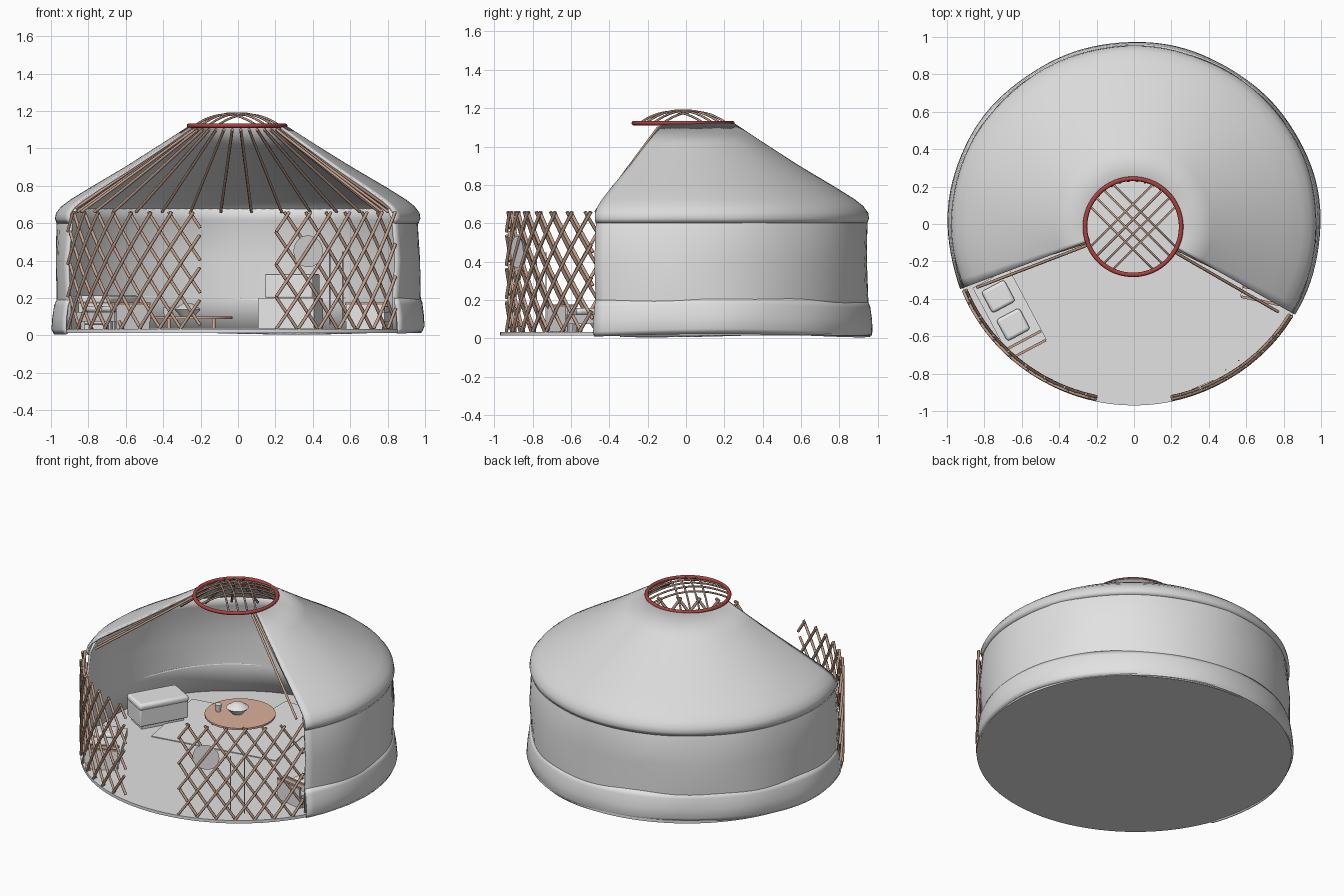
import bpy, bmesh, math
from mathutils import Vector

if "Cube" in bpy.data.objects:
    bpy.data.objects.remove(bpy.data.objects["Cube"])

SQUASH = 0.975                        # plan is slightly shallower than wide
CUT_R, CUT_L = -30, 201               # wall runs counter-clockwise between these angles
CROWN = Vector((-0.005, -0.015, 1.122))


def material(name, rgb):
    m = bpy.data.materials.new(name)
    m.use_nodes = True
    m.diffuse_color = (*rgb, 1)
    m.node_tree.nodes["Principled BSDF"].inputs["Base Color"].default_value = (*rgb, 1)
    return m


FELT = material("pale felt", (0.76, 0.76, 0.76))
ROOF = material("roof felt", (0.7, 0.7, 0.7))
WHITE = material("furnishing white", (0.86, 0.86, 0.86))
WOOD = material("lattice wood", (0.53, 0.34, 0.255))
TABLE = material("table wood", (0.72, 0.44, 0.33))
RED = material("crown red", (0.4, 0.055, 0.05))


def polar(r, deg, z=0):
    a = math.radians(deg)
    return Vector((r * math.cos(a), r * math.sin(a) * SQUASH, z))


def add(name, mesh, mat):
    ob = bpy.data.objects.new(name, mesh)
    bpy.context.collection.objects.link(ob)
    mesh.materials.clear()
    mesh.materials.append(mat)
    return ob


def smooth(ob, angle=40):
    bpy.ops.object.select_all(action="DESELECT")
    ob.select_set(True)
    bpy.context.view_layer.objects.active = ob
    bpy.ops.object.shade_smooth_by_angle(angle=math.radians(angle))


def shell(name, profile, mat, thickness, wobble, lower=0, steps=80):
    """Open lathe of a (radius, height) profile with soft cloth unevenness."""
    bm = bmesh.new()
    rows = []
    for i in range(steps + 1):
        deg = CUT_R + (CUT_L - CUT_R) * i / steps
        a = math.radians(deg)
        row = []
        for r, z in profile:
            w = math.sin(5 * a + 9 * z) * 0.6 + math.sin(11 * a - 14 * z) * 0.4
            sag = lower * math.sin(3 * a + 1)
            row.append(bm.verts.new(polar(r + wobble * w, deg, z + sag)))
        rows.append(row)
    for p, q in zip(rows, rows[1:]):
        for j in range(len(profile) - 1):
            bm.faces.new((p[j], q[j], q[j + 1], p[j + 1]))
    mesh = bpy.data.meshes.new(name)
    bm.to_mesh(mesh)
    bm.free()
    ob = add(name, mesh, mat)
    mod = ob.modifiers.new("thickness", "SOLIDIFY")
    mod.thickness = thickness
    mod.offset = -1
    smooth(ob, 50)


def rods(name, paths, radius, mat):
    """Round-edged sticks swept along point lists, joined in one mesh."""
    cu = bpy.data.curves.new(name, "CURVE")
    cu.dimensions = "3D"
    cu.bevel_depth = radius
    cu.bevel_resolution = 1
    cu.use_fill_caps = True
    for pts in paths:
        s = cu.splines.new("POLY")
        s.points.add(len(pts) - 1)
        for p, co in zip(s.points, pts):
            p.co = (*co, 1)
    tmp = bpy.data.objects.new("tmp", cu)
    bpy.context.collection.objects.link(tmp)
    dg = bpy.context.evaluated_depsgraph_get()
    mesh = bpy.data.meshes.new_from_object(tmp.evaluated_get(dg))
    bpy.data.objects.remove(tmp)
    mesh.name = name
    add(name, mesh, mat)


def box(name, loc, size, deg=0, mat=WHITE, bevel=0):
    bpy.ops.mesh.primitive_cube_add(size=1, location=loc, rotation=(0, 0, math.radians(deg)))
    ob = bpy.context.object
    ob.name = name
    ob.scale = size
    bpy.ops.object.transform_apply(location=False, rotation=False, scale=True)
    ob.data.materials.append(mat)
    if bevel:
        mod = ob.modifiers.new("soft", "BEVEL")
        mod.width = bevel
        mod.segments = 3
        smooth(ob)


def disc(name, loc, r, h, mat, r2=None, sides=48):
    bpy.ops.mesh.primitive_cone_add(vertices=sides, radius1=r, radius2=r if r2 is None else r2,
                                    depth=h, location=loc)
    ob = bpy.context.object
    ob.name = name
    ob.data.materials.append(mat)
    smooth(ob)
    return ob


# Floor
floor = disc("floor", (0, 0, 0.024), 0.98, 0.02, FELT, sides=96)
floor.scale.y = 0.99

# Felt covering: wall, skirt and roof
shell("wall_felt", [(0.968, 0.03), (0.973, 0.2), (0.974, 0.4), (0.965, 0.62), (0.94, 0.68)],
      FELT, 0.015, 0.008)
shell("skirt", [(0.985, 0.014), (0.997, 0.04), (0.994, 0.1), (0.984, 0.17), (0.968, 0.208)],
      FELT, 0.012, 0.004, 0.009)
shell("roof_felt", [(0.968, 0.6), (0.977, 0.625), (0.972, 0.655), (0.945, 0.69), (0.9, 0.725),
                    (0.8, 0.787), (0.6, 0.905), (0.42, 1.018), (0.258, 1.122)], ROOF, 0.013, 0.003)

# Roof poles, with one extra on each side of the opening
count = 23
angles = [CUT_R + 2 + (CUT_L - CUT_R - 4) * i / (count - 1) for i in range(count)]
angles += [CUT_R - 2, CUT_L + 1.5]
rods("roof_poles", [[polar(0.91, a, 0.66), Vector((CROWN.x, CROWN.y, 0)) + polar(0.25, a, 1.1)]
                    for a in angles], 0.008, WOOD)

# Crown: ring with two crossing sets of sticks arched into a shallow dome
bpy.ops.mesh.primitive_torus_add(major_radius=0.257, minor_radius=0.012, major_segments=64,
                                 minor_segments=10, location=CROWN)
ring = bpy.context.object
ring.name = "crown_ring"
ring.data.materials.append(RED)
smooth(ring, 60)
arches = []
for deg in (45, 135):
    along = Vector((math.cos(math.radians(deg)), math.sin(math.radians(deg)), 0))
    across = Vector((-along.y, along.x, 0))
    for off in (-0.085, -0.028, 0.028, 0.085):
        half = math.sqrt(0.25 ** 2 - off ** 2)
        rise = 0.067 * (half / 0.25) ** 2
        arches.append([CROWN + across * off + along * half * t + Vector((0, 0, rise * (1 - t * t)))
                       for t in (k / 6 for k in range(-6, 7))])
rods("crown_arches", arches, 0.006, WOOD)


# Lattice wall panels either side of the doorway
def lattice(name, start, end):
    low, high, pitch = 0.035, 0.66, 7.1
    lean = 3.6 * pitch
    paths = []
    for side, radius in ((1, 0.982), (-1, 0.968)):
        for k in range(-5, 15):
            a0 = start + k * pitch
            # clip each stick to the panel ends
            t0, t1 = sorted(((start - a0) / (side * lean), (end - a0) / (side * lean)))
            t0, t1 = max(0, t0), min(1, t1)
            if t1 - t0 < 0.08:
                continue
            steps = [t0 + (t1 - t0) * i / 6 for i in range(7)]
            paths.append([polar(radius, a0 + side * lean * t, low + (high - low) * t)
                          for t in steps])
    rods(name, paths, 0.009, WOOD)


lattice("lattice_right", CUT_L + 1, 258)
lattice("lattice_left", -78, CUT_R - 1)

# Round low table with bowl and cup
tx, ty = -0.25, 0.38
disc("table_top", (tx, ty, 0.095), 0.22, 0.012, TABLE)
rods("table_legs", [[(tx + sx * 0.12, ty + sy * 0.12, 0.03), (tx + sx * 0.12, ty + sy * 0.12, 0.095)]
                    for sx in (-1, 1) for sy in (-1, 1)], 0.01, TABLE)
disc("bowl", (tx - 0.02, ty, 0.12), 0.035, 0.04, WHITE, 0.07)
disc("bowl_lid", (tx - 0.02, ty, 0.155), 0.07, 0.03, WHITE, 0.025)
disc("cup", (tx - 0.13, ty - 0.05, 0.125), 0.015, 0.05, WHITE, 0.022, 20)

# Rugs
box("rug_middle", (-0.22, 0.27, 0.037), (0.85, 0.6, 0.006), 10)
box("rug_back", (0.1, 0.62, 0.036), (0.6, 0.36, 0.005))

# Chest on a plinth with a padded lid
box("chest_plinth", (-0.69, 0.12, 0.05), (0.15, 0.29, 0.04), -30)
box("chest", (-0.69, 0.12, 0.12), (0.19, 0.33, 0.12), -30, WHITE, 0.008)
box("chest_lid", (-0.69, 0.12, 0.19), (0.2, 0.34, 0.045), -30, WHITE, 0.018)


# Beds: frame, two cushions, end boards with a thin wooden rail
def bed(label, loc, deg):
    turn = math.radians(deg)

    def place(u, v, z):
        return (loc[0] + u * math.cos(turn) - v * math.sin(turn),
                loc[1] + u * math.sin(turn) + v * math.cos(turn), z)

    box(label + "_frame", place(0, 0, 0.1), (0.22, 0.43, 0.05), deg)
    for v in (-0.06, 0.11):
        box(label + "_cushion", place(-0.01, v, 0.14), (0.14, 0.13, 0.035), deg, WHITE, 0.016)
    for v in (-0.215, -0.16):
        box(label + "_end_board", place(0, v, 0.1), (0.2, 0.01, 0.13), deg)
        box(label + "_end_rail", place(0, v, 0.17), (0.21, 0.014, 0.014), deg, WOOD)
    for u in (-0.09, 0.09):
        for v in (-0.19, 0.19):
            box(label + "_leg", place(u, v, 0.055), (0.025, 0.025, 0.05), deg)


bed("right_bed", (-0.665, -0.48), 28)
bed("left_bed", (0.72, -0.2), -12)

# Cabinets stacked at the back
box("low_cabinet", (0.28, 0.72, 0.115), (0.31, 0.2, 0.17), -14, WHITE, 0.006)
box("top_cabinet", (0.29, 0.72, 0.265), (0.26, 0.17, 0.125), -14, WHITE, 0.006)

# Saddle and straps hung on the lattice
saddle = disc("hanging_saddle", (0.37, -0.87, 0.45), 0.085, 0.025, FELT, 0.06, 24)
saddle.rotation_euler = (math.radians(-90), 0, math.radians(23))
rods("hanging_straps", [[(x, y, 0.06), (x, y, 0.45)] for x, y in ((0.49, -0.78), (0.56, -0.73))],
     0.004, FELT)
